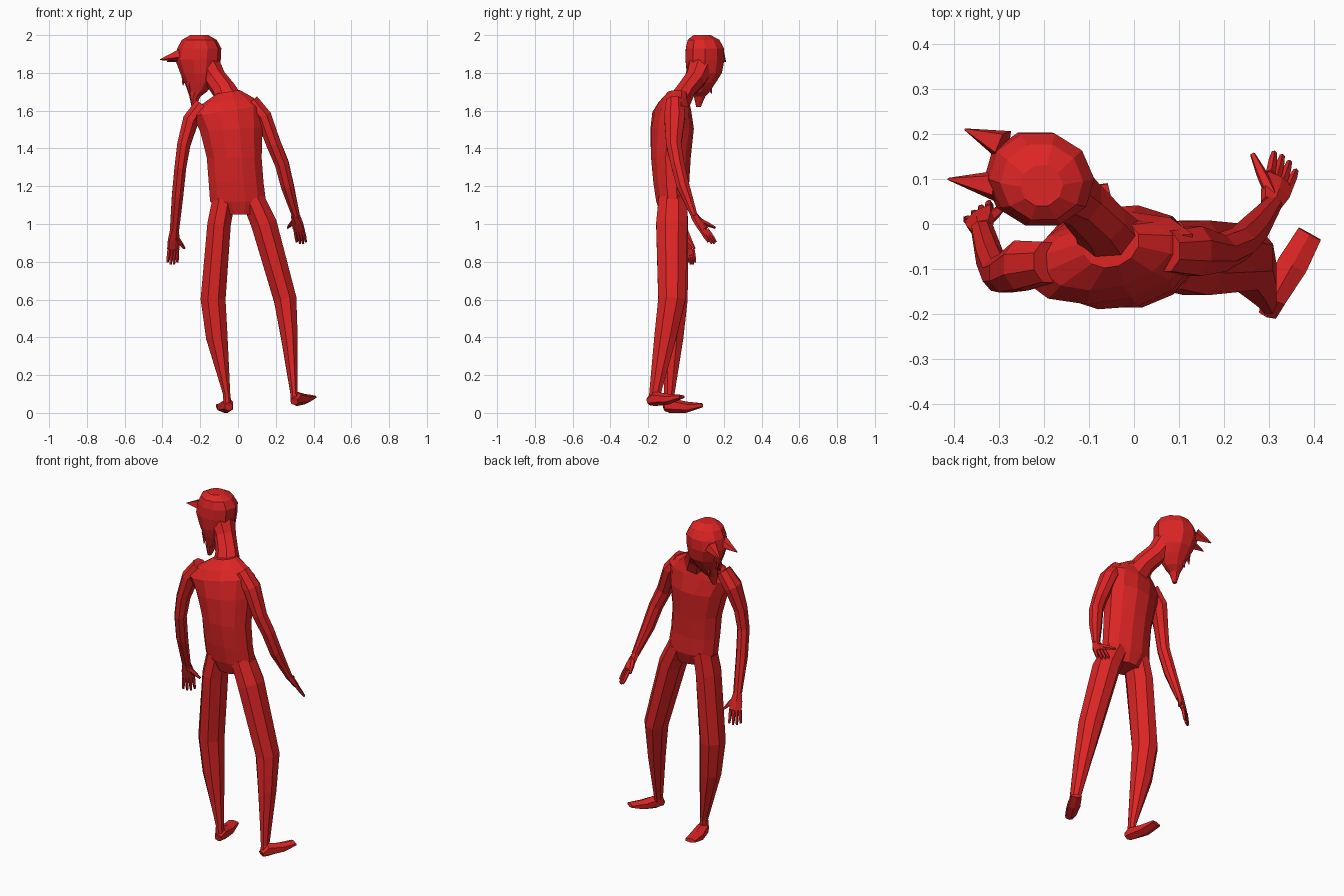
import bpy, bmesh, math
from mathutils import Vector

red = bpy.data.materials.new("red")
red.diffuse_color = (0.72, 0.018, 0.018, 1)


def loft(name, rings, side=(1, 0, 0), n=8, flat=False):
    """Faceted tube. rings: (x, y, z, half width along side, half depth).
    flat=True keeps every ring horizontal."""
    bm = bmesh.new()
    pts = [Vector(r[:3]) for r in rings]
    loops = []
    k = 1 / math.cos(math.pi / n)
    for i, r in enumerate(rings):
        t = pts[min(i + 1, len(pts) - 1)] - pts[max(i - 1, 0)]
        t = Vector((0, 0, 1)) if flat else t.normalized()
        u = Vector(side)
        u = (u - t * u.dot(t)).normalized()
        v = t.cross(u)
        loop = []
        for j in range(n):
            a = math.tau * (j + 0.5) / n
            loop.append(bm.verts.new(pts[i] + u * (r[3] * k * math.cos(a))
                                     + v * (r[4] * k * math.sin(a))))
        loops.append(loop)
    for p, q in zip(loops, loops[1:]):
        for j in range(n):
            bm.faces.new((p[j], p[(j + 1) % n], q[(j + 1) % n], q[j]))
    bm.faces.new(loops[0][::-1])
    bm.faces.new(loops[-1])
    bmesh.ops.recalc_face_normals(bm, faces=bm.faces)
    me = bpy.data.meshes.new(name)
    bm.to_mesh(me)
    bm.free()
    me.materials.append(red)
    ob = bpy.data.objects.new(name, me)
    bpy.context.collection.objects.link(ob)
    return ob


def spike(name, base, tip, r, side=(0, 0, 1), n=5):
    return loft(name, [(*base, r, r), (*tip, 0.002, 0.002)], side, n)


# torso, with the left shoulder dropped and set back
torso = loft("torso", [
    (0.01, -0.07, 1.05, 0.09, 0.065),
    (0.0, -0.07, 1.12, 0.148, 0.088),
    (-0.01, -0.078, 1.22, 0.145, 0.095),
    (-0.02, -0.08, 1.35, 0.145, 0.105),
    (-0.035, -0.075, 1.5, 0.165, 0.112),
    (-0.055, -0.075, 1.6, 0.185, 0.095),
    (-0.06, -0.065, 1.65, 0.14, 0.075),
    (-0.05, -0.045, 1.70, 0.06, 0.05)], n=12, flat=True)
for v in torso.data.vertices:
    f = min(max((v.co.z - 1.4) / 0.2, 0), 1)
    v.co.y += 0.15 * f * (v.co.x + 0.05)
    v.co.z += 0.15 * f * (v.co.x + 0.05)

# neck
loft("neck", [(-0.045, -0.04, 1.64, 0.075, 0.06), (-0.075, 0.0, 1.71, 0.06, 0.05),
              (-0.12, 0.05, 1.77, 0.055, 0.055), (-0.17, 0.085, 1.85, 0.07, 0.07)])

# head, turned towards -x and a little +y, tapering to a pointed beard
FACE = (-0.96, 0.27, 0)
loft("head", [
    (-0.235, 0.066, 1.62, 0.010, 0.012),
    (-0.228, 0.072, 1.675, 0.028, 0.030),
    (-0.215, 0.08, 1.70, 0.048, 0.045),
    (-0.205, 0.088, 1.75, 0.075, 0.070),
    (-0.205, 0.097, 1.80, 0.097, 0.092),
    (-0.212, 0.10, 1.87, 0.116, 0.102),
    (-0.205, 0.10, 1.93, 0.112, 0.100),
    (-0.205, 0.093, 1.975, 0.088, 0.083),
    (-0.205, 0.085, 2.0, 0.045, 0.045)], FACE, n=10, flat=True)
spike("horn_1", (-0.29, 0.175, 1.895), (-0.375, 0.21, 1.86), 0.03)
spike("horn_2", (-0.305, 0.085, 1.895), (-0.413, 0.10, 1.87), 0.03)
spike("nose", (-0.28, 0.115, 1.80), (-0.292, 0.12, 1.735), 0.018, FACE)
spike("whisker_1", (-0.245, 0.125, 1.75), (-0.245, 0.135, 1.69), 0.014, FACE)
spike("whisker_2", (-0.26, 0.055, 1.75), (-0.258, 0.045, 1.69), 0.014, FACE)

# arms
loft("left_arm", [
    (-0.19, -0.085, 1.63, 0.04, 0.045), (-0.25, -0.092, 1.55, 0.042, 0.055),
    (-0.287, -0.11, 1.42, 0.035, 0.042), (-0.305, -0.112, 1.3, 0.031, 0.036),
    (-0.32, -0.075, 1.15, 0.03, 0.034), (-0.337, -0.01, 0.96, 0.024, 0.018)])
loft("right_arm", [
    (0.07, -0.06, 1.65, 0.04, 0.045), (0.135, -0.06, 1.57, 0.042, 0.055),
    (0.19, -0.065, 1.42, 0.039, 0.04), (0.232, -0.045, 1.32, 0.037, 0.036),
    (0.262, -0.015, 1.2, 0.034, 0.034), (0.308, 0.045, 1.04, 0.02, 0.017)])


def hand(name, wrist, knuckle, tip, across, thumb):
    """Flat palm, four fingers spread along across, and a thumb."""
    w, k, t, a = (Vector(p) for p in (wrist, knuckle, tip, across))
    a.normalize()
    m = w.lerp(k, 0.5)
    loft(name + "_palm", [(*w, 0.022, 0.017), (*m, 0.032, 0.015),
                          (*k, 0.034, 0.012)], a, 6)
    for i in range(4):
        s = i - 1.5
        p = k + a * (s * 0.017)
        e = t + a * (s * 0.021) - (t - k) * (0.06 * s * s)
        loft(f"{name}_finger_{i + 1}", [(*p, 0.009, 0.009), (*p.lerp(e, 0.6), 0.008, 0.008),
                                        (*e, 0.005, 0.005)], a, 5)
    b = w.lerp(k, 0.25)
    e = Vector(thumb)
    loft(name + "_thumb", [(*b, 0.013, 0.013), (*b.lerp(e, 0.6), 0.010, 0.010),
                           (*e, 0.005, 0.005)], (0, 0, 1), 5)


hand("left_hand", (-0.337, -0.01, 0.965), (-0.343, 0.02, 0.87), (-0.348, 0.032, 0.785),
     (0.8, 0.55, 0), (-0.283, 0.045, 0.87))
hand("right_hand", (0.305, 0.043, 1.045), (0.322, 0.095, 0.97), (0.337, 0.145, 0.895),
     (0.75, -0.62, 0), (0.263, 0.155, 0.98))

# legs
loft("left_leg", [
    (-0.075, -0.07, 1.13, 0.06, 0.075), (-0.10, -0.072, 1.0, 0.062, 0.083),
    (-0.132, -0.065, 0.6, 0.066, 0.074), (-0.112, -0.072, 0.4, 0.057, 0.058),
    (-0.06, -0.088, 0.1, 0.019, 0.027), (-0.055, -0.09, 0.03, 0.022, 0.03)])
loft("right_leg", [
    (0.08, -0.07, 1.13, 0.06, 0.075), (0.138, -0.075, 1.0, 0.068, 0.083),
    (0.25, -0.075, 0.6, 0.06, 0.072), (0.272, -0.11, 0.4, 0.044, 0.058),
    (0.297, -0.165, 0.1, 0.019, 0.03), (0.3, -0.172, 0.065, 0.022, 0.03)])

# feet
loft("left_foot", [
    (-0.048, -0.118, 0.032, 0.02, 0.02), (-0.055, -0.085, 0.04, 0.03, 0.035),
    (-0.073, 0.0, 0.03, 0.036, 0.026), (-0.088, 0.085, 0.04, 0.03, 0.010)], n=6)
loft("right_foot", [
    (0.298, -0.2, 0.06, 0.02, 0.018), (0.31, -0.165, 0.075, 0.028, 0.034),
    (0.352, -0.09, 0.073, 0.034, 0.024), (0.39, -0.022, 0.085, 0.028, 0.009)],
    (0.87, -0.48, 0), 6)
